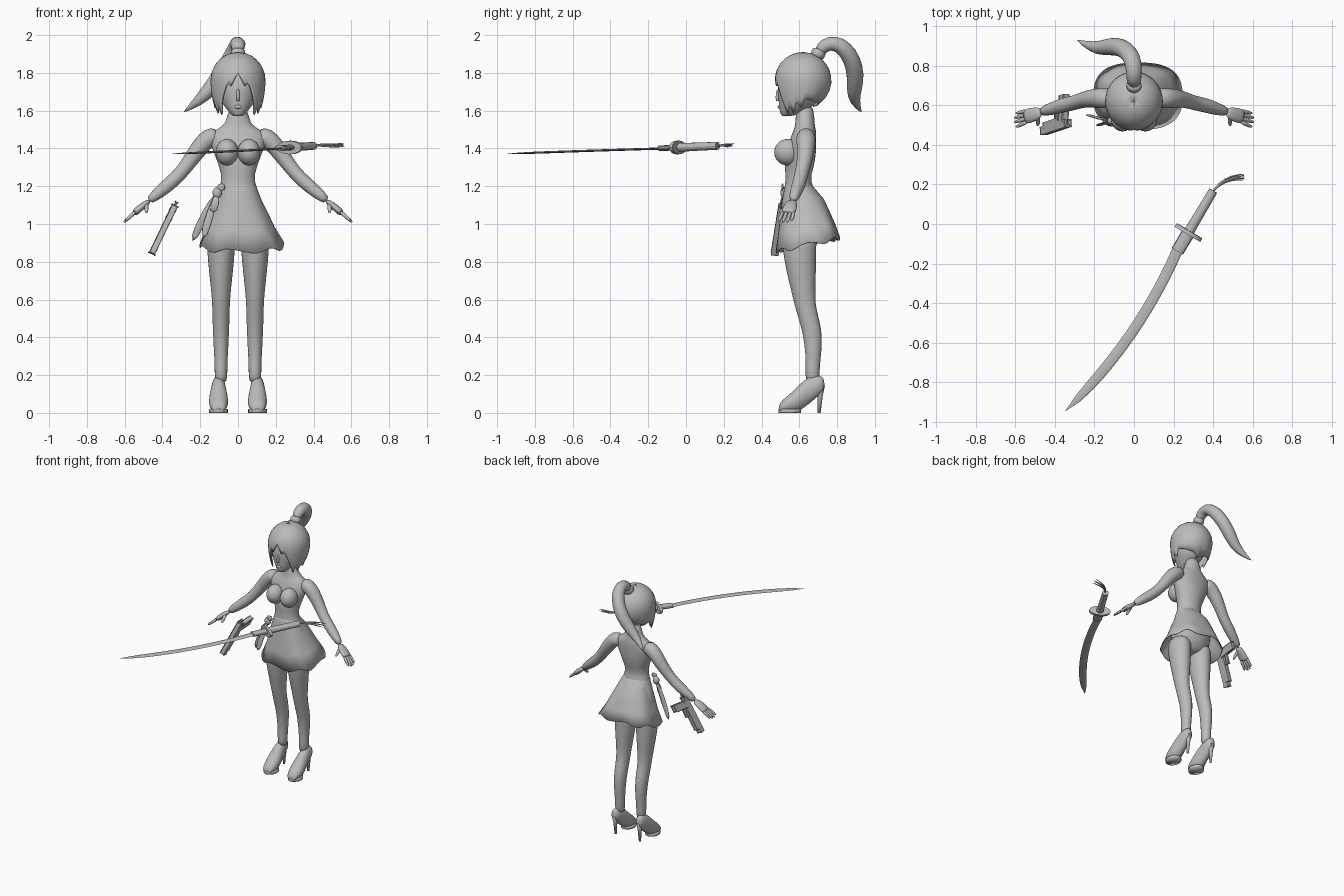
import bpy, bmesh, math
from mathutils import Vector as V

cube = bpy.data.objects.get("Cube")
if cube:
    bpy.data.objects.remove(cube)

tone = (0.5, 0.5, 0.5, 1)
grey = bpy.data.materials.new("plain grey")
grey.use_nodes = True
grey.diffuse_color = tone
grey.node_tree.nodes["Principled BSDF"].inputs["Base Color"].default_value = tone

X, Y, Z = V((1, 0, 0)), V((0, 1, 0)), V((0, 0, 1))


def finish(name, bm, smooth=True, rounding=0, shell=0):
    bmesh.ops.recalc_face_normals(bm, faces=bm.faces)
    mesh = bpy.data.meshes.new(name)
    bm.to_mesh(mesh)
    bm.free()
    mesh.materials.append(grey)
    for face in mesh.polygons:
        face.use_smooth = smooth
    obj = bpy.data.objects.new(name, mesh)
    bpy.context.collection.objects.link(obj)
    if shell:
        obj.modifiers.new("thickness", "SOLIDIFY").thickness = shell
    if rounding:
        mod = obj.modifiers.new("rounding", "SUBSURF")
        mod.levels = mod.render_levels = rounding


def surface(name, grid, caps=True, **options):
    """Skin closed rows of points into one surface."""
    bm = bmesh.new()
    rows = [[bm.verts.new(point) for point in row] for row in grid]
    for low, high in zip(rows, rows[1:]):
        for i in range(len(low)):
            j = i - 1
            bm.faces.new((low[j], low[i], high[i], high[j]))
    if caps:
        bm.faces.new(rows[0])
        bm.faces.new(rows[-1])
    finish(name, bm, **options)


def ring(center, u, v, a, b, sides):
    turns = [k * math.tau / sides for k in range(sides)]
    return [center + u * a * math.cos(t) + v * b * math.sin(t) for t in turns]


def stack(name, x, rows, sides=16, rounding=1, **options):
    """Level rings, each given as (height, y, half width, half depth)."""
    grid = [ring(V((x, y, z)), X, Y, w, d, sides) for z, y, w, d in rows]
    surface(name, grid, rounding=rounding, **options)


def tube(name, path, radii, flat=1, ref=Z, sides=12, rounding=1, **options):
    """Rings square to a path; flat scales the thickness along ref."""
    path = [V(p) for p in path]
    grid = []
    for i, (center, radius) in enumerate(zip(path, radii)):
        ahead = path[min(i + 1, len(path) - 1)] - path[max(i - 1, 0)]
        u = ahead.cross(ref).normalized()
        v = u.cross(ahead.normalized())
        grid.append(ring(center, u, v, radius, radius * flat, sides))
    surface(name, grid, rounding=rounding, **options)


def ball(name, location, size):
    bm = bmesh.new()
    bmesh.ops.create_uvsphere(bm, u_segments=20, v_segments=14, radius=1)
    for vert in bm.verts:
        vert.co = V(a * b for a, b in zip(vert.co, size)) + V(location)
    finish(name, bm)


def box(name, center, axes, size):
    bm = bmesh.new()
    bmesh.ops.create_cube(bm, size=1)
    for vert in bm.verts:
        vert.co = center + sum((a * s * k for a, s, k in zip(axes, size, vert.co)), V((0, 0, 0)))
    bmesh.ops.bevel(bm, geom=bm.edges[:], offset=.004, segments=1, affect="EDGES")
    finish(name, bm, smooth=False)


def keyed(keys, x):
    """Straight interpolation between (position, value) keys."""
    for (a, p), (b, q) in zip(keys, keys[1:]):
        if x <= b:
            return p + (q - p) * (x - a) / (b - a)
    return keys[-1][1]


# Torso with neck
stack("torso", 0, [(.87, .6, .09, .06), (.93, .6, .15, .1), (1.02, .62, .16, .11), (1.13, .61, .13, .1),
                   (1.23, .59, .08, .06), (1.3, .6, .1, .08), (1.38, .61, .13, .08), (1.45, .62, .16, .07),
                   (1.5, .63, .13, .06), (1.52, .63, .06, .05), (1.64, .63, .05, .05)], sides=20)

# Head and face
stack("head", 0, [(1.57, .53, .02, .02), (1.58, .55, .04, .05), (1.62, .58, .07, .09), (1.66, .6, .1, .11),
                  (1.72, .6, .11, .12), (1.8, .62, .11, .12), (1.87, .62, .06, .06)], sides=20)
stack("nose", 0, [(1.72, .49, .01, .01), (1.66, .48, .01, .01), (1.65, .49, .01, .01)], sides=8)
ball("lips", (0, .495, 1.62), (.02, .01, .01))

# Hair cap with a parted fringe, pointed side locks and a nape line
hairline = [(0, 1.8), (15, 1.73), (22, 1.75), (38, 1.66), (48, 1.56), (56, 1.63), (66, 1.58),
            (74, 1.65), (84, 1.61), (95, 1.66), (180, 1.62)]
reach = [(0, .3), (75, .3), (130, .17), (180, .15)]
centre, radius, steps, sectors = V((0, .62, 1.76)), .15, 10, 72
grid = []
for i in range(steps + 1):
    row = []
    for k in range(sectors):
        a = (k / sectors - .5) * math.tau
        turn = abs(math.degrees(a))
        fall = (max(i, .05) / steps) ** 1.6
        h = radius + (keyed(hairline, turn) - centre.z - radius) * fall
        r = radius * math.sqrt(1 - (h / (radius if h > 0 else keyed(reach, turn))) ** 2)
        row.append(centre + V((.97 * r * math.sin(a), -r * math.cos(a), h)))
    grid.append(row)
surface("hair", grid, caps=False, shell=.008)

# Ponytail and its tie
tube("hair_tie", [(0, .69, 1.88), (0, .7, 1.9), (0, .71, 1.93)], [.04] * 3, ref=X)
tube("ponytail", [(0, .7, 1.9), (0, .73, 1.95), (0, .79, 1.96), (-.01, .84, 1.93), (-.04, .88, 1.87),
                  (-.09, .9, 1.79), (-.15, .89, 1.71), (-.21, .89, 1.65), (-.29, .93, 1.59)],
     [.03, .04, .043, .046, .048, .048, .042, .03, .002], ref=X)

# Skirt: squarish flared shell with a scalloped hem raised at the back
levels = [(1.23, .59, .08, .06), (1.19, .6, .1, .08), (1.13, .62, .12, .11),
          (1.06, .63, .15, .13), (.98, .64, .18, .15), (.89, .645, .225, .17)]
grid = []
for i, (z, y, w, d) in enumerate(levels):
    flare = i / (len(levels) - 1)
    row = []
    for k in range(48):
        a = k * math.tau / 48
        c, s = [math.copysign(abs(f) ** (1 - flare / 4), f) for f in (math.cos(a), math.sin(a))]
        lift = flare ** 3 * (.035 * s + .012 * math.cos(7 * a))
        row.append(V((.02 * flare ** 2 + w * c, y + d * s, z + lift)))
    grid.append(row)
surface("skirt", grid, caps=False, shell=.005)

for s, side in ((1, "left"), (-1, "right")):
    ball(side + "_breast", (s * .058, .537, 1.38), (.06, .07, .07))

    # Legs
    stack(side + "_leg", s * .09, [(.98, .6, .08, .1), (.86, .6, .075, .09), (.75, .61, .065, .08),
                                   (.65, .62, .053, .065), (.57, .63, .047, .056), (.5, .65, .046, .055),
                                   (.42, .67, .043, .052), (.32, .675, .038, .043), (.24, .67, .033, .037),
                                   (.15, .67, .036, .04)])

    # High heeled shoes: each slice is (y, sole height, top height, half width)
    slices = [(.49, 0, .04, .03), (.51, 0, .07, .042), (.55, 0, .1, .053), (.59, 0, .14, .052),
              (.63, .03, .18, .044), (.67, .06, .2, .038), (.7, .09, .2, .035), (.735, .11, .19, .022)]
    surface(side + "_shoe", [ring(V((s * .103, y, (low + top) / 2)), X, Z, w, (top - low) / 2, 14)
                             for y, low, top, w in slices], rounding=1)
    stack(side + "_sole", s * .103, [(z, .55, .05, .06) for z in (0, .01, .02)], rounding=0)
    stack(side + "_heel", s * .103, [(.14, .71, .025, .025), (.09, .71, .014, .014), (0, .705, .008, .008)],
          sides=8, rounding=0)

    # Arms
    tube(side + "_arm", [(s * x, y, z) for x, y, z in
                         ((.1, .635, 1.465), (.155, .635, 1.46), (.2, .635, 1.41), (.25, .63, 1.34),
                          (.305, .61, 1.265), (.36, .6, 1.215), (.42, .58, 1.165), (.475, .565, 1.12))],
         [.05, .054, .05, .042, .037, .039, .033, .023], ref=Y)

    # Hands with four fingers and a thumb
    tube(side + "_palm", [(s * x, y, z) for x, y, z in
                          ((.465, .565, 1.125), (.5, .555, 1.1), (.535, .545, 1.07), (.55, .54, 1.055))],
         [.012, .018, .02, .018], flat=2, ref=Y)
    for k in range(4):
        spread = k - 1.5
        length = .066 - .008 * abs(spread)
        knuckle = V((s * .54, .543 + spread * .019, 1.067))
        along = V((s * length, spread * .004 - .018, -.9 * length))
        tube(f"{side}_finger_{k + 1}", [knuckle + along * t for t in (0, .5, .9, 1.05)],
             [.011, .011, .009, .004], ref=Y, sides=8)
    root, bend = V((s * .485, .55, 1.11)), V((0, -.055, -.052))
    tube(side + "_thumb", [root + bend * t for t in (0, .4, .8, 1)], [.013, .013, .011, .005], ref=X, sides=8)

# Sash knot, loops and tails on the right hip
knot = V((-.11, .52, 1.165))
ball("sash_knot", knot, (.025, .02, .03))
strips = {"sash_upper_loop": [(.01, -.015, .035), (.045, -.005, .03)],
          "sash_lower_loop": [(-.01, -.025, -.055), (-.025, -.01, -.105)],
          "sash_outer_tail": [(-.06, .01, -.1), (-.135, .035, -.265)],
          "sash_inner_tail": [(-.04, -.01, -.115), (-.075, -.025, -.245)]}
for name, offsets in strips.items():
    tube(name, [knot] + [knot + V(o) for o in offsets], [.012, .024, .022], flat=.25, ref=Y, sides=8)

# Pistol hanging beside the right hip
muzzle, rear = V((-.455, .47, .845)), V((-.335, .51, 1.095))
along = (muzzle - rear).normalized()
below = (Y - along * Y.dot(along)).normalized()
across = along.cross(below)
frame = (along, below, across)
lean = (below - along / 4).normalized()


def pistol_part(name, forward, down, size, axes=frame):
    box("pistol_" + name, rear + along * forward + below * down, axes, size)


pistol_part("slide", .14, 0, (.285, .034, .034))
pistol_part("frame", .14, .024, (.22, .022, .03))
pistol_part("grip", .035, .085, (.05, .12, .03), (along, lean, across))
pistol_part("guard_front", .125, .045, (.012, .035, .014))
pistol_part("guard_base", .095, .06, (.07, .012, .014))
pistol_part("hammer", -.01, 0, (.025, .018, .014))

# Sword: blade bowed sideways from collar to tip, then guard, handle and tassel
collar, tip = V((.225, -.12, 1.4)), V((-.345, -.943, 1.372))
reach = tip - collar
bow = reach.cross(Z).normalized() * -.05
count = 12
spans = [i / count for i in range(count + 1)]
tube("sword_blade", [collar + reach * t + bow * 4 * t * (1 - t) for t in spans],
     [.027 * (1 - .95 * t ** 12) for t in spans], flat=.22, sides=8, rounding=0, smooth=False)

guard, pommel = V((.275, -.043, 1.405)), V((.4, .168, 1.414))
grip = (pommel - guard).normalized()
solid = dict(rounding=0, smooth=False)
tube("blade_collar", [guard - grip * .11, guard], [.033, .034], flat=.45, **solid)
tube("sword_guard", [guard - grip * .01, guard + grip * .01], [.075, .075], flat=.48, sides=16, **solid)
tube("sword_handle", [guard, guard.lerp(pommel, .5), pommel], [.026, .024, .023], flat=.9, **solid)
for k in range(5):
    fan = V((0, .008, .005 * (-1) ** k)) * (k - 2)
    strand = [pommel + V((.03, .035, .005)) + fan * .3, pommel + V((.09, .067, 0)) + fan * .6,
              pommel + V((.17, .07, .005)) + fan]
    tube(f"tassel_{k + 1}", [pommel - grip * .01] + strand, [.005, .006, .005, .002], sides=6)
